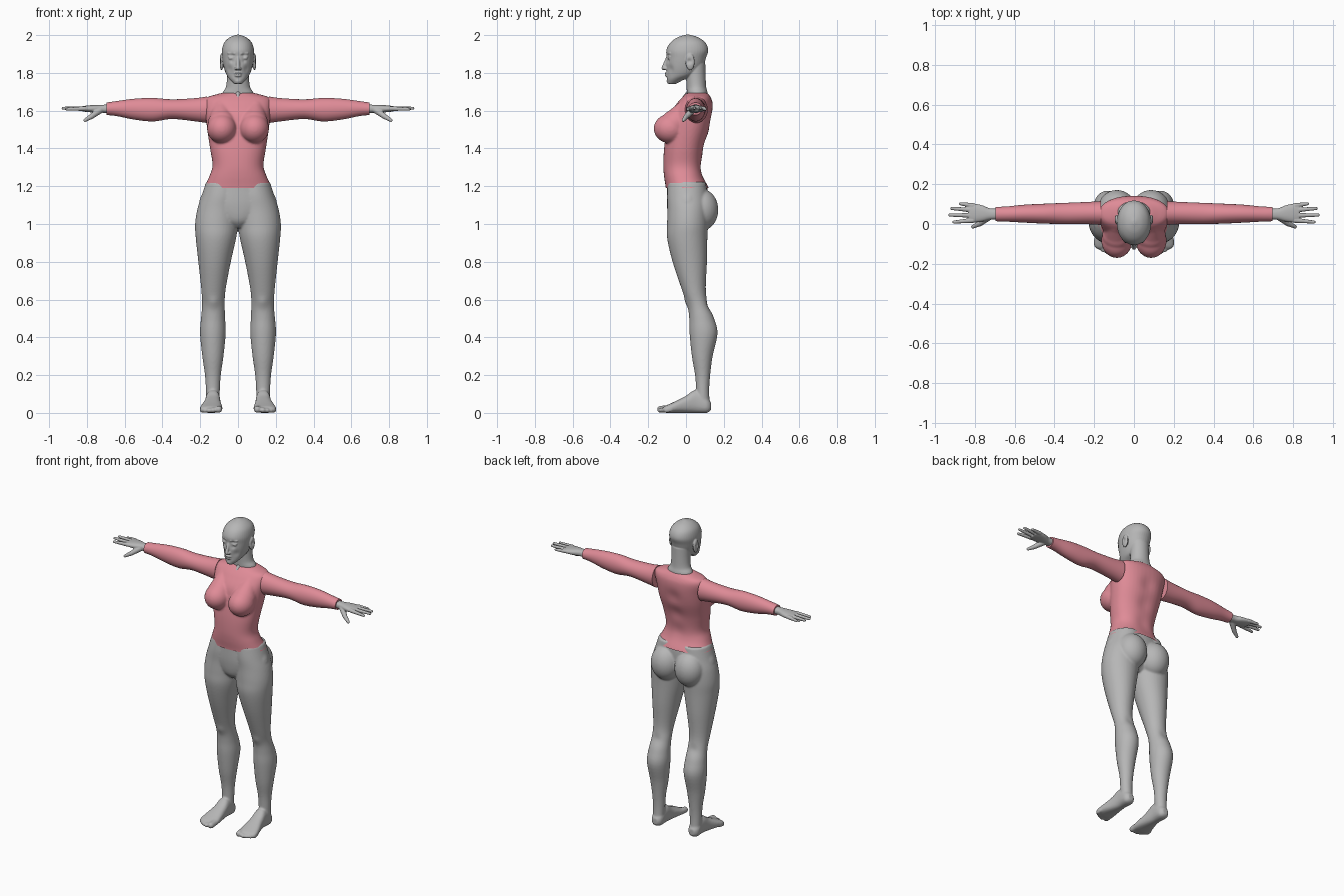
import bpy
import bmesh
import math
from mathutils import Matrix, Vector

default_cube = bpy.data.objects.get("Cube")
if default_cube:
    bpy.data.objects.remove(default_cube, do_unlink=True)


def make_material(name, colour):
    material = bpy.data.materials.new(name)
    material.use_nodes = True
    material.diffuse_color = colour
    material.node_tree.nodes["Principled BSDF"].inputs["Base Color"].default_value = colour
    return material


skin = make_material("grey skin", (0.47, 0.47, 0.47, 1))
cloth = make_material("pink cloth", (0.74, 0.26, 0.31, 1))


def loft(bm, axis, stations, power=2.0, sides=40, steps=5):
    """Smooth closed tube; station = position on axis, centre, half, centre, half."""
    u, w = [(1, 2), (0, 2), (0, 1)][axis]
    last = len(stations) - 1
    rings = []
    for i in range(last):
        a, b, c, d = [stations[min(max(k, 0), last)] for k in range(i - 1, i + 3)]
        for s in range(steps + (i == last - 1)):
            t = s / steps
            row = [q + 0.5 * t * (r - p + t * (2 * p - 5 * q + 4 * r - e
                   + t * (3 * (q - r) + e - p))) for p, q, r, e in zip(a, b, c, d)]
            ring = []
            for k in range(sides):
                angle = math.tau * k / sides
                x, y = math.cos(angle), math.sin(angle)
                co = [0, 0, 0]
                co[axis] = row[0]
                co[u] = row[1] + row[2] * math.copysign(abs(x) ** (2 / power), x)
                co[w] = row[3] + row[4] * math.copysign(abs(y) ** (2 / power), y)
                ring.append(bm.verts.new(co))
            rings.append(ring)
    for lower, upper in zip(rings, rings[1:]):
        for k in range(sides):
            n = (k + 1) % sides
            bm.faces.new((lower[k], lower[n], upper[n], upper[k]))
    bm.faces.new(rings[0])
    bm.faces.new(rings[-1])


def ball(bm, centre, radii):
    matrix = Matrix.Translation(centre) @ Matrix.Diagonal(radii).to_4x4()
    bmesh.ops.create_uvsphere(bm, u_segments=32, v_segments=20, radius=1, matrix=matrix)


def capsule(bm, start, end, r_start, r_end):
    start, end = Vector(start), Vector(end)
    along = end - start
    turn = along.to_track_quat("Z", "Y").to_matrix().to_4x4()
    bmesh.ops.create_cone(bm, cap_ends=True, segments=20, radius1=r_start, radius2=r_end,
                          depth=along.length,
                          matrix=Matrix.Translation((start + end) / 2) @ turn)
    ball(bm, start, (r_start,) * 3)
    ball(bm, end, (r_end,) * 3)


def mirror(bm):
    copy = bmesh.ops.duplicate(bm, geom=bm.verts[:] + bm.edges[:] + bm.faces[:])["geom"]
    verts = [g for g in copy if isinstance(g, bmesh.types.BMVert)]
    bmesh.ops.scale(bm, vec=(-1, 1, 1), verts=verts)


def finish(name, bm, material, voxel=0, smooth=6, pushes=(), cut=None):
    """Fuse the pieces into one skin, then apply soft pushes and an optional level cut."""
    bmesh.ops.recalc_face_normals(bm, faces=bm.faces[:])
    mesh = bpy.data.meshes.new(name)
    bm.to_mesh(mesh)
    bm.free()
    obj = bpy.data.objects.new(name, mesh)
    bpy.context.scene.collection.objects.link(obj)
    if voxel:
        remesh = obj.modifiers.new("fuse", "REMESH")
        remesh.mode = "VOXEL"
        remesh.voxel_size = voxel
        soften = obj.modifiers.new("soften", "SMOOTH")
        soften.factor = 0.5
        soften.iterations = smooth
        graph = bpy.context.evaluated_depsgraph_get()
        obj.data = bpy.data.meshes.new_from_object(obj.evaluated_get(graph))
        obj.modifiers.clear()
        bm = bmesh.new()
        bm.from_mesh(obj.data)
        for centre, radius, offset in pushes:
            for side in (1, -1):
                middle = Vector((centre[0] * side, centre[1], centre[2]))
                shift = Vector((offset[0] * side, offset[1], offset[2]))
                for v in bm.verts:
                    far = (v.co - middle).length_squared / radius ** 2
                    if far < 9:
                        v.co += shift * math.exp(-far)
        if cut:
            bmesh.ops.bisect_plane(bm, geom=bm.verts[:] + bm.edges[:] + bm.faces[:],
                                   plane_co=(0, 0, cut), plane_no=(0, 0, 1), clear_inner=True)
        bm.to_mesh(obj.data)
        bm.free()
    obj.data.materials.clear()
    obj.data.materials.append(material)
    bpy.ops.object.select_all(action="DESELECT")
    obj.select_set(True)
    bpy.context.view_layer.objects.active = obj
    bpy.ops.object.shade_smooth_by_angle(angle=math.radians(45))


# Legs, feet and toes, mirrored, then joined by the pelvis
bm = bmesh.new()
loft(bm, 2, [(.04, .133, .034, .09, .036), (.12, .133, .037, .088, .035),
             (.2, .133, .042, .088, .04), (.3, .133, .056, .086, .055),
             (.42, .133, .068, .093, .074), (.5, .132, .064, .083, .066),
             (.57, .13, .06, .064, .056), (.65, .13, .064, .042, .063),
             (.8, .124, .086, .02, .091), (.92, .117, .106, .007, .106),
             (1.0, .113, .114, .008, .108), (1.08, .103, .112, .01, .108),
             (1.15, .09, .102, .007, .107), (1.22, .08, .09, .005, .1)])
loft(bm, 1, [(.133, .133, .018, .035, .02), (.11, .133, .036, .04, .04),
             (.05, .133, .038, .06, .06), (0, .135, .044, .045, .045),
             (-.06, .14, .056, .03, .03), (-.1, .142, .06, .021, .021),
             (-.12, .142, .052, .018, .015)], power=2.5)
for x, tip, r in [(.102, -.135, .019), (.132, -.138, .014), (.154, -.13, .013),
                  (.173, -.118, .013), (.19, -.105, .012)]:
    capsule(bm, (x, -.08, r + .005), (x, tip, r), r, r)
ball(bm, (.086, .082, 1.075), (.093, .089, .11))
mirror(bm)
loft(bm, 2, [(.98, 0, .03, 0, .055), (1.02, 0, .12, 0, .088), (1.1, 0, .205, .006, .107),
             (1.19, 0, .174, .006, .107), (1.23, 0, .16, 0, .1)])
finish("legs_and_pelvis", bm, skin, voxel=.006, pushes=[
    ((.13, 0, .585), .03, (0, -.007, 0)),
    ((.133, .12, .57), .03, (0, -.006, 0))])

# Shirt body with bust and open hem
bm = bmesh.new()
ball(bm, (.086, -.083, 1.505), (.078, .088, .078))
capsule(bm, (.085, -.06, 1.53), (.09, .0, 1.61), .075, .05)
mirror(bm)
loft(bm, 2, [(1.15, 0, .19, .012, .12), (1.19, 0, .18, .007, .114),
             (1.25, 0, .153, -.012, .104), (1.31, 0, .135, -.018, .102),
             (1.4, 0, .148, -.01, .106), (1.5, 0, .163, .012, .114),
             (1.58, 0, .172, .027, .113), (1.64, 0, .178, .047, .094),
             (1.67, 0, .165, .055, .076), (1.686, 0, .115, .058, .062),
             (1.693, 0, .09, .059, .057)], power=2.25)
finish("shirt_body", bm, cloth, voxel=.006, smooth=8, cut=1.19, pushes=[
    ((0, .1, 1.3), .05, (0, -.004, 0)),
    ((0, .12, 1.42), .05, (0, -.005, 0)),
    ((0, .14, 1.54), .05, (0, -.005, 0))])

# Sleeves
bm = bmesh.new()
loft(bm, 0, [(.165, .055, .06, 1.605, .07), (.23, .055, .056, 1.605, .061),
             (.35, .053, .053, 1.608, .052), (.45, .052, .05, 1.605, .062),
             (.55, .052, .045, 1.608, .055), (.64, .05, .038, 1.611, .04),
             (.695, .05, .036, 1.61, .033)])
mirror(bm)
finish("sleeves", bm, cloth)

# Hands with four fingers and a thumb
bm = bmesh.new()
loft(bm, 0, [(.66, .05, .028, 1.61, .024), (.72, .05, .028, 1.61, .021),
             (.76, .053, .04, 1.61, .02), (.8, .055, .047, 1.61, .017),
             (.83, .056, .044, 1.61, .012)], power=2.3)
for y, tip_x, tip_y, z in [(.093, .872, .102, 1.608), (.07, .915, .078, 1.613),
                           (.043, .926, .045, 1.613), (.018, .905, .01, 1.608)]:
    capsule(bm, (.81, y, 1.611), (tip_x, tip_y, z), .0125, .008)
capsule(bm, (.73, .035, 1.603), (.775, .002, 1.57), .018, .014)
capsule(bm, (.775, .002, 1.57), (.81, -.014, 1.549), .014, .009)
mirror(bm)
finish("hands", bm, skin, voxel=.003, smooth=4)

# Head and neck with brows, lids, nose, lips and ears
bm = bmesh.new()
ball(bm, (.087, .022, 1.858), (.011, .024, .044))
capsule(bm, (.018, -.1, 1.902), (.052, -.084, 1.904), .006, .005)
capsule(bm, (.02, -.098, 1.886), (.05, -.086, 1.885), .004, .004)
ball(bm, (.034, -.086, 1.877), (.016, .013, .009))
ball(bm, (.011, -.109, 1.823), (.008, .01, .008))
mirror(bm)
loft(bm, 2, [(1.742, 0, .02, -.075, .022), (1.765, 0, .043, -.055, .046),
             (1.79, 0, .061, -.025, .076), (1.83, 0, .075, -.008, .097),
             (1.88, 0, .084, .002, .104), (1.92, 0, .085, .007, .111),
             (1.96, 0, .073, .01, .093), (1.988, 0, .044, .01, .055),
             (2.002, 0, .008, .01, .01)], power=2.1)
loft(bm, 2, [(1.62, 0, .09, .065, .055), (1.69, 0, .083, .06, .055),
             (1.725, 0, .064, .055, .052), (1.78, 0, .058, .052, .052),
             (1.85, 0, .058, .05, .052)])
capsule(bm, (0, -.096, 1.885), (0, -.119, 1.826), .008, .011)
ball(bm, (0, -.1, 1.798), (.022, .013, .006))
ball(bm, (0, -.099, 1.786), (.019, .013, .007))
ball(bm, (0, -.083, 1.757), (.022, .02, .016))
finish("head_and_neck", bm, skin, voxel=.0035, smooth=4, pushes=[
    ((.03, -.1, 1.893), .011, (0, .006, 0)),
    ((.034, -.1, 1.864), .012, (0, .006, 0)),
    ((.045, -.085, 1.82), .022, (-.002, .006, 0)),
    ((.098, .018, 1.862), .013, (-.009, 0, 0))])

# Small slit at the front of the neckline
bm = bmesh.new()
capsule(bm, (0, -.038, 1.637), (0, .008, 1.688), .004, .013)
finish("neckline_slit", bm, skin)
